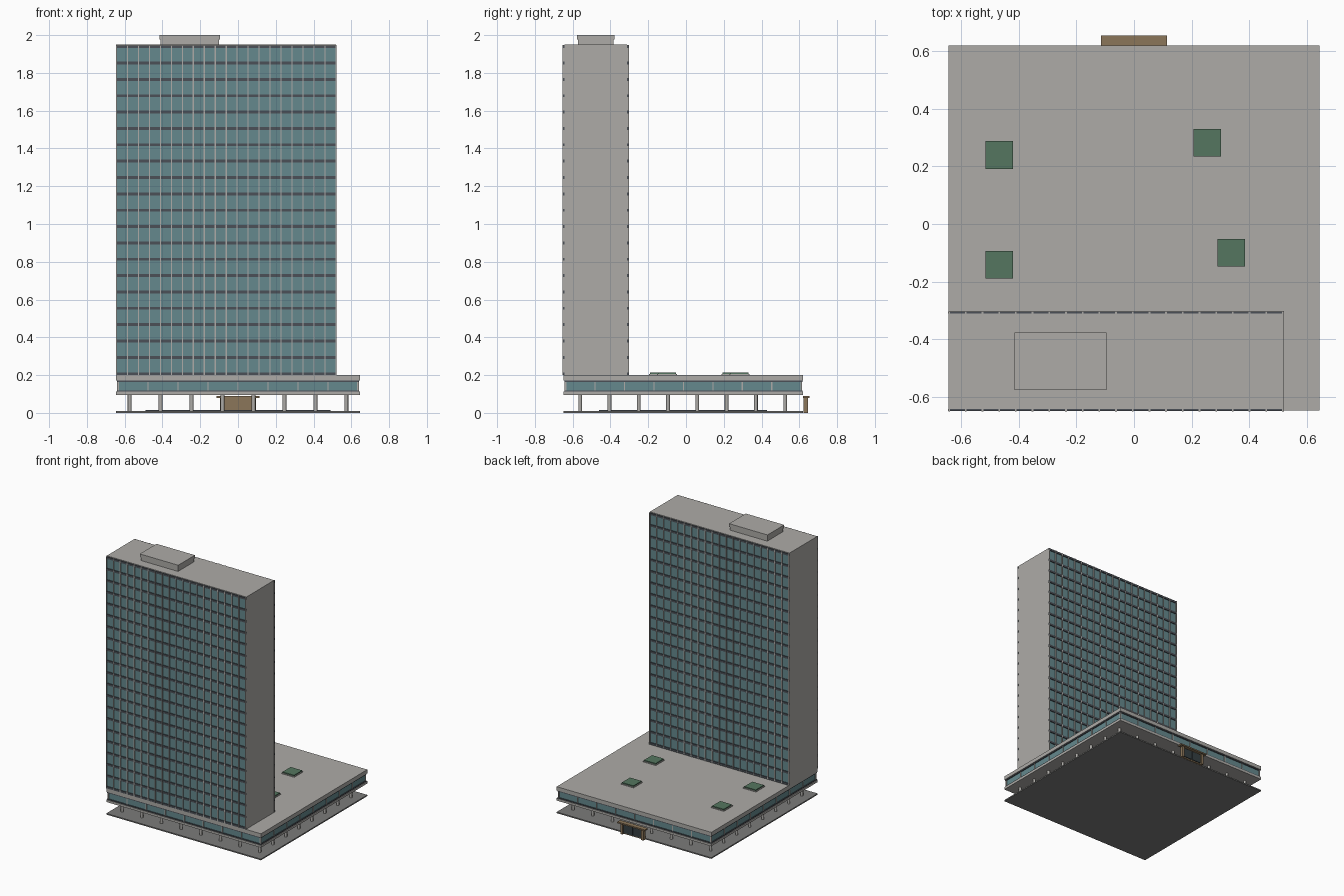
import bpy, bmesh, math
from mathutils import Matrix

if "Cube" in bpy.data.objects:
    bpy.data.objects.remove(bpy.data.objects["Cube"])


def material(name, r, g, b):
    m = bpy.data.materials.new(name)
    m.diffuse_color = (r, g, b, 1)
    m.use_nodes = True
    m.node_tree.nodes["Principled BSDF"].inputs["Base Color"].default_value = m.diffuse_color
    return m


CONCRETE = material("concrete", 0.42, 0.41, 0.39)
PAVING = material("paving", 0.2, 0.2, 0.195)
GLASS = material("teal_glass", 0.13, 0.25, 0.27)
SLATE = material("slate", 0.07, 0.08, 0.095)
DARK = material("dark_glass", 0.035, 0.05, 0.055)
GREEN = material("green_glass", 0.09, 0.18, 0.115)
BRONZE = material("bronze", 0.26, 0.18, 0.1)


def finish(name, bm, mat):
    me = bpy.data.meshes.new(name)
    bm.to_mesh(me)
    bm.free()
    me.materials.append(mat)
    ob = bpy.data.objects.new(name, me)
    bpy.context.collection.objects.link(ob)
    return ob


def boxes(name, mat, items):
    """One object of boxes, each given as (x0, x1, y0, y1, z0, z1)."""
    bm = bmesh.new()
    for x0, x1, y0, y1, z0, z1 in items:
        mtx = Matrix.Translation(((x0 + x1) / 2, (y0 + y1) / 2, (z0 + z1) / 2))
        mtx = mtx @ Matrix.Diagonal((x1 - x0, y1 - y0, z1 - z0, 1))
        bmesh.ops.create_cube(bm, size=1, matrix=mtx)
    return finish(name, bm, mat)


# Podium footprint
PX0, PX1, PY0, PY1 = -0.645, 0.645, -0.648, 0.62


def ring(inset, z0, z1):
    return (PX0 + inset, PX1 - inset, PY0 + inset, PY1 - inset, z0, z1)


# Ground plate and inner plinth
boxes("ground_plate", PAVING, [ring(0, 0, 0.009)])
boxes("inner_plinth", SLATE, [(-0.49, 0.49, -0.46, 0.43, 0.009, 0.014)])

# Round columns around the perimeter
cols = set()
for i in range(8):
    for j in range(8):
        if i in (0, 7) or j in (0, 7):
            cols.add((-0.574 + 0.164 * i, -0.56 + 0.155 * j))
bm = bmesh.new()
for x, y in sorted(cols):
    bmesh.ops.create_cone(bm, cap_ends=True, segments=12, radius1=0.01, radius2=0.01,
                          depth=0.09, matrix=Matrix.Translation((x, y, 0.053)))
columns = finish("columns", bm, CONCRETE)
for p in columns.data.polygons:
    p.use_smooth = abs(p.normal.z) < 0.5
for e in columns.data.edges:
    a, b = (columns.data.vertices[v].co.z for v in e.vertices)
    e.use_edge_sharp = abs(a - b) < 1e-5

# Podium slabs, glazing band and trims
boxes("podium_floor", CONCRETE, [ring(0, 0.095, 0.112)])
boxes("podium_glass", GLASS, [ring(0.01, 0.112, 0.172)])
boxes("podium_trims", SLATE, [ring(0.004, 0.112, 0.119), ring(0.004, 0.164, 0.172)])
boxes("podium_roof", CONCRETE, [ring(0, 0.172, 0.2)])

# Podium mullions on all four sides
bars = []
for i in range(9):
    x = PX0 + 0.01 + (PX1 - PX0 - 0.02) * i / 8
    y = PY0 + 0.01 + (PY1 - PY0 - 0.02) * i / 8
    for s in (PY0 + 0.01, PY1 - 0.01):
        bars.append((x - 0.003, x + 0.003, s - 0.005, s + 0.005, 0.119, 0.164))
    for s in (PX0 + 0.01, PX1 - 0.01):
        bars.append((s - 0.005, s + 0.005, y - 0.003, y + 0.003, 0.119, 0.164))
boxes("podium_mullions", CONCRETE, bars)

# Tower: solid core with end walls
TX0, TX1, TY0, TY1 = -0.645, 0.52, -0.643, -0.312
TOP = 1.95
boxes("tower_core", CONCRETE, [(TX0, TX1, TY0, TY1, 0.2, TOP)])

# Glazed front and back faces, with floor bands and mullions
FLOORS, BAYS = 20, 20
glass, bands, mullions = [], [], []
for wall, s in ((TY0, -1), (TY1, 1)):
    def layer(depth):
        return tuple(sorted((wall, wall + s * depth)))
    glass.append((TX0 + 0.003, TX1 - 0.003, *layer(0.002), 0.2, TOP - 0.004))
    for i in range(FLOORS + 1):
        z = 0.207 + (TOP - 0.012 - 0.207) * i / FLOORS
        bands.append((TX0 - 0.002, TX1 + 0.002, *layer(0.008), z - 0.007, z + 0.008))
    for i in range(BAYS + 1):
        x = TX0 + 0.002 + (TX1 - TX0 - 0.004) * i / BAYS
        mullions.append((x - 0.003, x + 0.003, *layer(0.0095), 0.2, TOP - 0.003))
boxes("tower_glass", GLASS, glass)
boxes("floor_bands", SLATE, bands)
boxes("tower_mullions", CONCRETE, mullions)

# Rooftop plant room with cap
boxes("plant_room", CONCRETE, [(-0.41, -0.1, -0.572, -0.383, TOP, 1.976)])
boxes("plant_room_cap", CONCRETE, [(-0.415, -0.095, -0.577, -0.378, 1.976, 2.0)])

# Skylights on the podium roof
lights = [(-0.468, 0.24), (0.255, 0.283), (-0.468, -0.142), (0.338, -0.1)]


def squares(half, z0, z1):
    return [(x - half, x + half, y - half, y + half, z0, z1) for x, y in lights]


boxes("skylight_frames", CONCRETE, squares(0.053, 0.2, 0.205))
boxes("skylight_glass", GREEN, squares(0.048, 0.2, 0.213))

# Rear entrance: back panel, posts, canopy and doors
boxes("entrance_frame", BRONZE, [(-0.085, 0.085, 0.621, 0.63, 0, 0.082),
                                 (-0.095, -0.078, 0.621, 0.645, 0, 0.082),
                                 (0.078, 0.095, 0.621, 0.645, 0, 0.082)])
boxes("entrance_canopy", BRONZE, [(-0.115, 0.115, 0.62, 0.655, 0.08, 0.09)])
boxes("entrance_doors", DARK, [(-0.076, -0.002, 0.63, 0.636, 0.009, 0.074),
                               (0.002, 0.076, 0.63, 0.636, 0.009, 0.074)])
